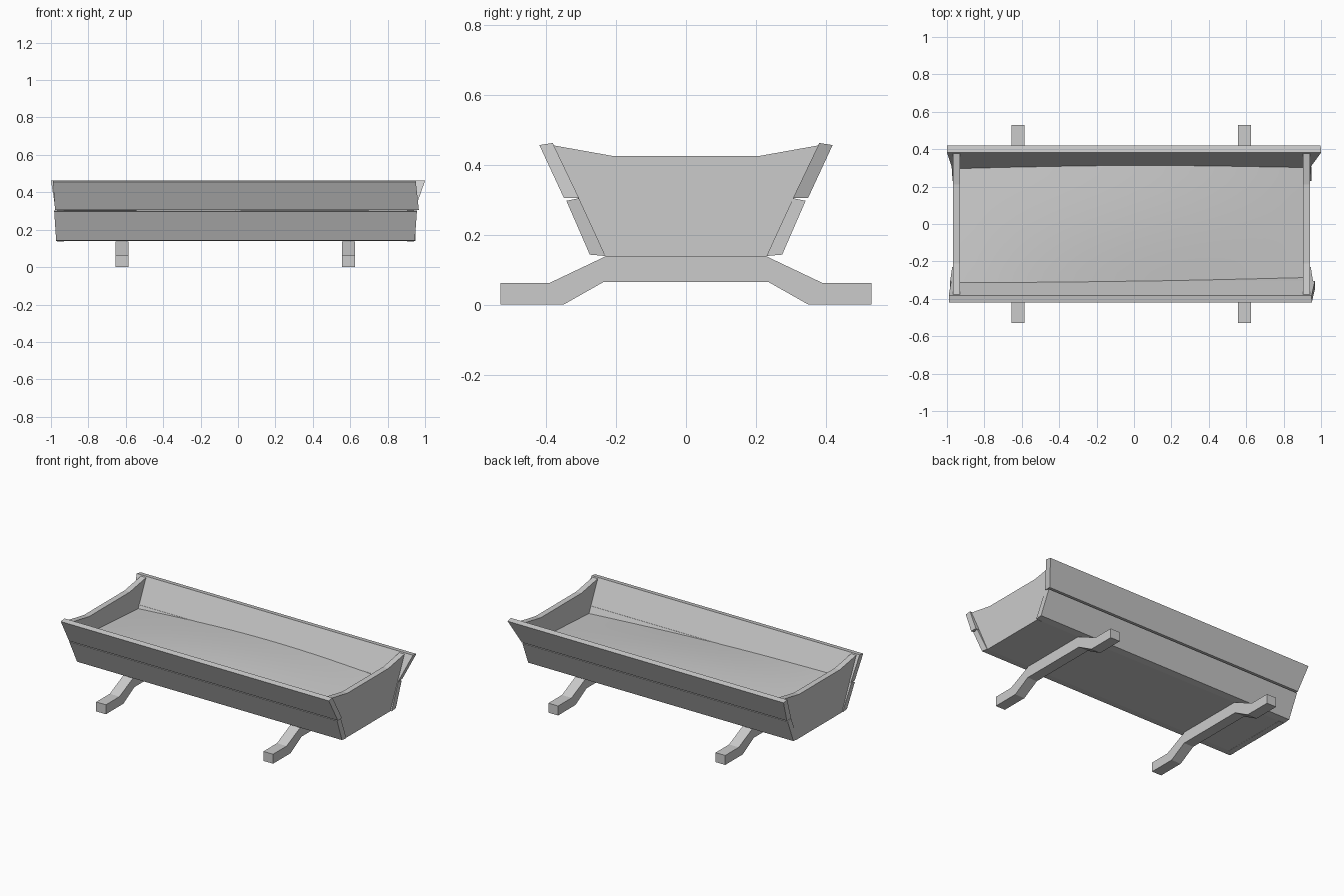
import bpy, bmesh, math

if "Cube" in bpy.data.objects:
    bpy.data.objects.remove(bpy.data.objects["Cube"])


def prism(name, profile, left, right):
    """Extrude a (y, z) profile along x; left/right give end x at (lowest z, highest z)."""
    zs = [p[1] for p in profile]
    z0, dz = min(zs), max(zs) - min(zs)
    bm = bmesh.new()
    ends = []
    for a, b in (left, right):
        ends.append([bm.verts.new((a + (b - a) * (z - z0) / dz, y, z)) for y, z in profile])
    n = len(profile)
    bm.faces.new(ends[0])
    bm.faces.new(ends[1][::-1])
    for i in range(n):
        j = (i + 1) % n
        bm.faces.new((ends[0][i], ends[1][i], ends[1][j], ends[0][j]))
    bmesh.ops.recalc_face_normals(bm, faces=bm.faces)
    return finish(name, bm)


def finish(name, bm):
    me = bpy.data.meshes.new(name)
    bm.to_mesh(me)
    bm.free()
    ob = bpy.data.objects.new(name, me)
    bpy.context.collection.objects.link(ob)
    return ob


def symmetric(half):
    """Complete a profile given for +y by mirroring it to -y."""
    return half + [(-y, z) for y, z in reversed(half)]


# bent support legs
leg = symmetric([(0.235, 0.065), (0.35, 0), (0.53, 0), (0.53, 0.062), (0.39, 0.062), (0.23, 0.138)])
for side, x0, x1 in (("left", -0.655, -0.585), ("right", 0.555, 0.625)):
    prism(f"{side}_leg", leg, (x0, x0), (x1, x1))

# end panels with dipped top edge
end = symmetric([(0.23, 0.138), (0.378, 0.455), (0.21, 0.425)])
for side, x0, x1 in (("left", -0.968, -0.93), ("right", 0.903, 0.941)):
    prism(f"{side}_end_panel", end, (x0, x0), (x1, x1))

# floor board
prism("floor_board", symmetric([(0.23, 0.139), (0.238, 0.16)]), (-0.95, -0.95), (0.92, 0.92))

# slanted side boards, two per side, with uneven sawn ends
lower = [(0.23, 0.139), (0.275, 0.143), (0.342, 0.297), (0.306, 0.304)]
upper = [(0.306, 0.305), (0.349, 0.305), (0.419, 0.456), (0.381, 0.462)]
for name, sign, prof, left, right in (
    ("front_lower_board", -1, lower, (-0.972, -0.983), (0.945, 0.957)),
    ("front_upper_board", -1, upper, (-0.978, -0.99), (0.967, 0.95)),
    ("back_lower_board", 1, lower, (-0.97, -0.975), (0.95, 0.945)),
    ("back_upper_board", 1, upper, (-0.975, -1.0), (0.945, 1.0)),
):
    prism(name, [(sign * y, z) for y, z in prof], left, right)

# gently mounded feed surface reaching the sloping walls
bm = bmesh.new()
NX, NY = 24, 12
rows = []
for i in range(NX + 1):
    u = i / NX
    x = -0.931 + 1.835 * u
    zb = 0.283 + 0.012 * u + 0.03 * math.sin(math.pi * u)
    zf = 0.322 - 0.06 * u + 0.012 * math.sin(math.pi * u)
    yb, yf = (0.232 + (z - 0.139) * 0.467 for z in (zb, zf))
    row = []
    for j in range(NY + 1):
        v = j / NY
        z = zf + (zb - zf) * v + 0.012 * math.sin(math.pi * v) * math.sin(math.pi * u)
        row.append(bm.verts.new((x, -yf + (yb + yf) * v, z)))
    rows.append(row)
for a, b in zip(rows, rows[1:]):
    for j in range(NY):
        f = bm.faces.new((a[j], b[j], b[j + 1], a[j + 1]))
        f.smooth = True
finish("feed_surface", bm)
